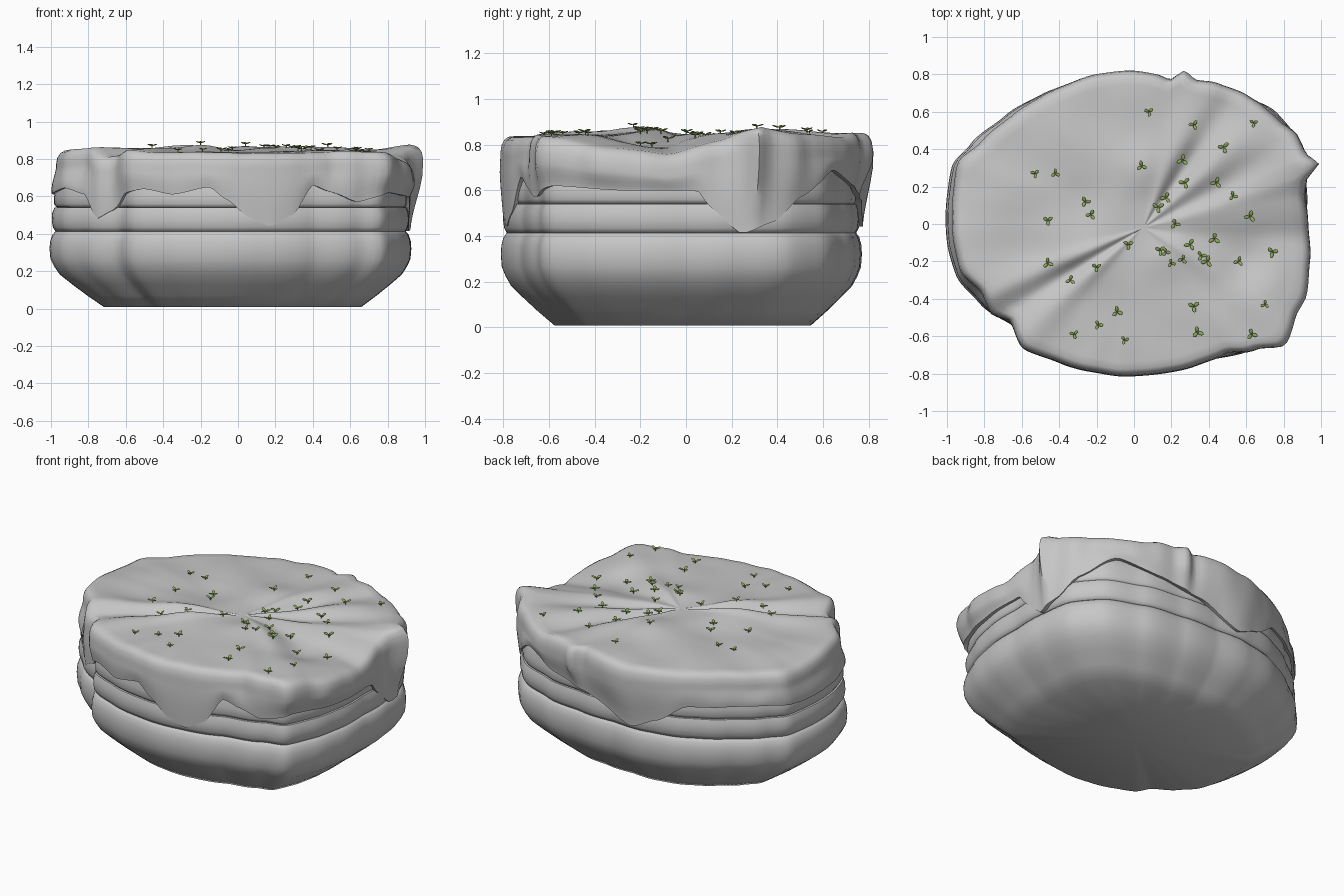
import bpy, bmesh, math, random
from math import radians, degrees, atan2, hypot, cos, sin, pi, exp
from mathutils import Vector, Matrix, noise
from mathutils.bvhtree import BVHTree

if "Cube" in bpy.data.objects:
    bpy.data.objects.remove(bpy.data.objects["Cube"])

random.seed(4)
SEGMENTS = 200


def material(name, colour):
    mat = bpy.data.materials.new(name)
    mat.use_nodes = True
    mat.diffuse_color = (*colour, 1)
    mat.node_tree.nodes["Principled BSDF"].inputs["Base Color"].default_value = (*colour, 1)
    return mat


grey = material("plain grey", (0.57, 0.57, 0.57))
green = material("leaf green", (0.27, 0.4, 0.09))


def periodic(pairs):
    """Smooth lookup through (degrees, value) pairs that wraps around the circle."""
    pairs = sorted(pairs)
    ring = [(pairs[-1][0] - 360, pairs[-1][1])] + pairs + [(pairs[0][0] + 360, pairs[0][1])]

    def lookup(angle):
        angle %= 360
        for (a, u), (b, v) in zip(ring, ring[1:]):
            if a <= angle <= b:
                t = (angle - a) / max(b - a, 1e-6)
                t = 0.5 * t + 0.5 * t * t * (3 - 2 * t)
                return u + (v - u) * t
        return pairs[0][1]
    return lookup


def outline(points):
    return periodic([(degrees(atan2(y, x)) % 360, hypot(x, y) / 100) for x, y in points])


# Plan outlines in hundredths
base_radius = outline([
    (92, 0), (92, 22), (88, 45), (76, 60), (53, 70), (25, 75), (0, 76), (-25, 76), (-50, 69),
    (-70, 57), (-88, 42), (-97, 32), (-100, 15), (-100, -10), (-95, -28), (-83, -42), (-64, -55),
    (-58, -66), (-40, -74), (-15, -80), (12, -80), (40, -73), (65, -66), (78, -62), (86, -45), (91, -25)])
icing_radius = outline([
    (0, 82), (12, 80), (19, 77), (27, 82), (33, 77), (45, 75), (60, 69), (70, 62), (78, 55), (87, 48),
    (92, 38), (99, 32), (92, 24), (91, 15), (93, 0), (94, -20), (92, -40), (87, -48), (81, -65),
    (65, -67), (50, -69), (35, -75), (12, -80), (-20, -79), (-40, -74), (-59, -66), (-66, -52),
    (-76, -48), (-81, -37), (-93, -25), (-97, -5), (-97, 15), (-94, 33), (-82, 44), (-65, 58),
    (-50, 68), (-35, 75), (-20, 80)])

# Heights of the dripping edge and of the rim around the circle
drip_height = periodic([
    (3, .60), (7, .52), (15, .41), (23, .46), (31, .57), (44, .69), (60, .62), (80, .56), (101, .44),
    (113, .51), (125, .62), (150, .63), (170, .61), (186, .62), (198, .645), (207, .61), (212, .48),
    (217, .52), (226, .62), (234, .64), (245, .61), (259, .65), (266, .58), (274, .49), (282, .44),
    (291, .5), (299, .66), (306, .62), (314, .57), (324, .62), (342, .60)])
rim_height = periodic([
    (355, .76), (340, .79), (320, .84), (270, .83), (225, .84), (214, .81), (206, .86), (190, .85),
    (165, .82), (145, .83), (120, .83), (100, .83), (85, .85), (60, .85), (52, .83), (30, .85),
    (20, .88), (10, .82)])


def finish(name, bm, mat, sharp=50):
    bmesh.ops.recalc_face_normals(bm, faces=bm.faces)
    mesh = bpy.data.meshes.new(name)
    bm.to_mesh(mesh)
    bm.free()
    mesh.materials.append(mat)
    obj = bpy.data.objects.new(name, mesh)
    bpy.context.collection.objects.link(obj)
    bpy.ops.object.select_all(action='DESELECT')
    obj.select_set(True)
    bpy.context.view_layer.objects.active = obj
    bpy.ops.object.shade_smooth_by_angle(angle=radians(sharp))
    return obj


def skin(name, ring_count, place, mat, close_start, close_end, sharp=50):
    """Join rings of points given by place(ring, degrees), with optional centre fans."""
    bm = bmesh.new()
    rings = [[bm.verts.new(place(r, 360 * i / SEGMENTS)) for i in range(SEGMENTS)]
             for r in range(ring_count)]
    for lower, upper in zip(rings, rings[1:]):
        for i in range(SEGMENTS):
            j = (i + 1) % SEGMENTS
            bm.faces.new((lower[i], lower[j], upper[j], upper[i]))
    for centre, ring in ((close_start, rings[0]), (close_end, rings[-1])):
        if centre:
            tip = bm.verts.new(centre)
            for i in range(SEGMENTS):
                bm.faces.new((tip, ring[i], ring[(i + 1) % SEGMENTS]))
    return finish(name, bm, mat, sharp)


# Stacked cake layers, each a profile swept round the base outline
def layer(name, profile):
    def place(r, angle):
        scale, z = profile[r]
        radius = base_radius(angle) * scale
        return radius * cos(radians(angle)), radius * sin(radians(angle)), z
    skin(name, len(profile), place, grey, (0, 0, profile[0][1]), (0, 0, profile[-1][1]), 60)


layer("lower_layer", [(.71, .008), (.8, .07), (.88, .13), (.945, .182), (.975, .225),
                      (.995, .265), (1, .32), (.997, .36), (.985, .395), (.968, .413), (.9, .42)])
layer("filling_layer", [(.9, .405), (.968, .413), (.982, .435), (.988, .47), (.986, .51), (.974, .54), (.9, .55)])
layer("upper_layer", [(.9, .53), (.965, .543), (.975, .56), (.975, .6), (.965, .66), (.94, .72), (.85, .74)])

# Icing: folded top with lumps, rounded rim, wavy skirt and a thin turned-under edge
CENTRE = Vector((0.05, -0.02))
TOP_RINGS = 24
FOLDS = [(13, .015, 8), (25, -.02, 8), (38, .025, 8), (52, -.03, 7), (64, .02, 8), (205, .02, 7),
         (214, -.03, 6), (224, .02, 7), (330, .025, 10), (350, -.015, 9)]
LUMPS = [(.15, -.15, .025), (.05, .3, .03), (-.2, -.23, .02), (.6, -.22, -.04), (-.55, .05, -.01)]
RIM = [(.955, 0), (.978, .012), (.993, .035), (1, .07)]
SKIRT = [0, .2, .4, .6, .8, .94, 1]


def fold(angle):
    return sum(h * exp(-(((angle - a + 180) % 360 - 180) / w) ** 2) for a, h, w in FOLDS)


def lump(x, y):
    return sum(h * exp(-((x - u) ** 2 + (y - v) ** 2) / .02) for u, v, h in LUMPS)


def icing_point(r, angle):
    direction = Vector((cos(radians(angle)), sin(radians(angle))))
    ripple = noise.noise(Vector((direction.x * 5, direction.y * 5, 3)))
    rim = rim_height(angle) + .012 * ripple
    drip, radius = drip_height(angle), icing_radius(angle) + .008 * ripple
    if r < TOP_RINGS:
        s = (r + 1) / (TOP_RINGS + 1)
        xy = CENTRE.lerp(direction * radius * .945, s)
        z = .84 + (rim - .84) * s ** 3 + fold(angle) * min(1, 2 * s) * (1 - s ** 3)
        wave = .022 * noise.noise(Vector((xy.x * 3.4, xy.y * 3.4, 1)))
        z += (wave + lump(xy.x, xy.y)) * min(1, 4 * s) * (1 - s ** 6)
        return xy.x, xy.y, z
    r -= TOP_RINGS
    cover = base_radius(angle) * .98 + .008
    if r < len(RIM):
        scale, drop = RIM[r]
        radius, z = radius * scale, rim - drop
    elif r < len(RIM) + len(SKIRT):
        t = SKIRT[r - len(RIM)]
        top = rim - .09
        z = top + (drip - top) * t
        hang = cover + .25 * max(0, radius - cover)
        ease = t * t * (3 - 2 * t)
        radius += (hang - radius) * ease + .006 * sin(pi * t)
    else:
        radius, z = cover - .03, drip + .004
    return radius * direction.x, radius * direction.y, z


icing = skin("icing", TOP_RINGS + len(RIM) + len(SKIRT) + 1, icing_point, grey,
             (CENTRE.x, CENTRE.y, .84), None, 60)

# Three-leaf sprigs scattered over the icing
surface = BVHTree.FromObject(icing, bpy.context.evaluated_depsgraph_get())
SPOTS = [
    (8, 60), (32, 53), (64, 54), (48, 41), (26, 34), (4, 31), (-53, 27), (-42, 27), (27, 22), (44, 22),
    (53, 15), (17, 14), (13, 9), (-26, 12), (-23, 5), (-46, 2), (62, 4), (22, 0), (43, -8), (30, -11),
    (-3, -11), (14, -14), (17, -15), (74, -15), (20, -21), (26, -19), (36, -17), (39, -20), (56, -20),
    (-46, -21), (-20, -23), (-34, -30), (32, -44), (70, -43), (-9, -47), (-19, -54), (-32, -59),
    (-5, -62), (34, -58), (63, -59)]
bm = bmesh.new()
for x, y in SPOTS:
    hit = surface.ray_cast(Vector((x / 100, y / 100, 2)), Vector((0, 0, -1)))[0]
    size, turn = random.uniform(.85, 1.2), random.uniform(0, 2 * pi)
    sprig = Matrix.Translation(hit) @ Matrix.Rotation(turn, 4, 'Z') @ Matrix.Scale(size, 4)
    bmesh.ops.create_cone(bm, segments=5, radius1=.002, radius2=.003, depth=.02, cap_ends=True,
                          matrix=sprig @ Matrix.Translation((0, 0, .005)))
    for k in range(3):
        leaf = (sprig @ Matrix.Translation((0, 0, .012)) @ Matrix.Rotation(k * 2 * pi / 3, 4, 'Z')
                @ Matrix.Rotation(-.3, 4, 'Y') @ Matrix.Translation((.016, 0, 0))
                @ Matrix.Diagonal((.014, .0085, .003, 1)))
        bmesh.ops.create_uvsphere(bm, u_segments=10, v_segments=6, radius=1, matrix=leaf)
finish("leaf_sprigs", bm, green)
